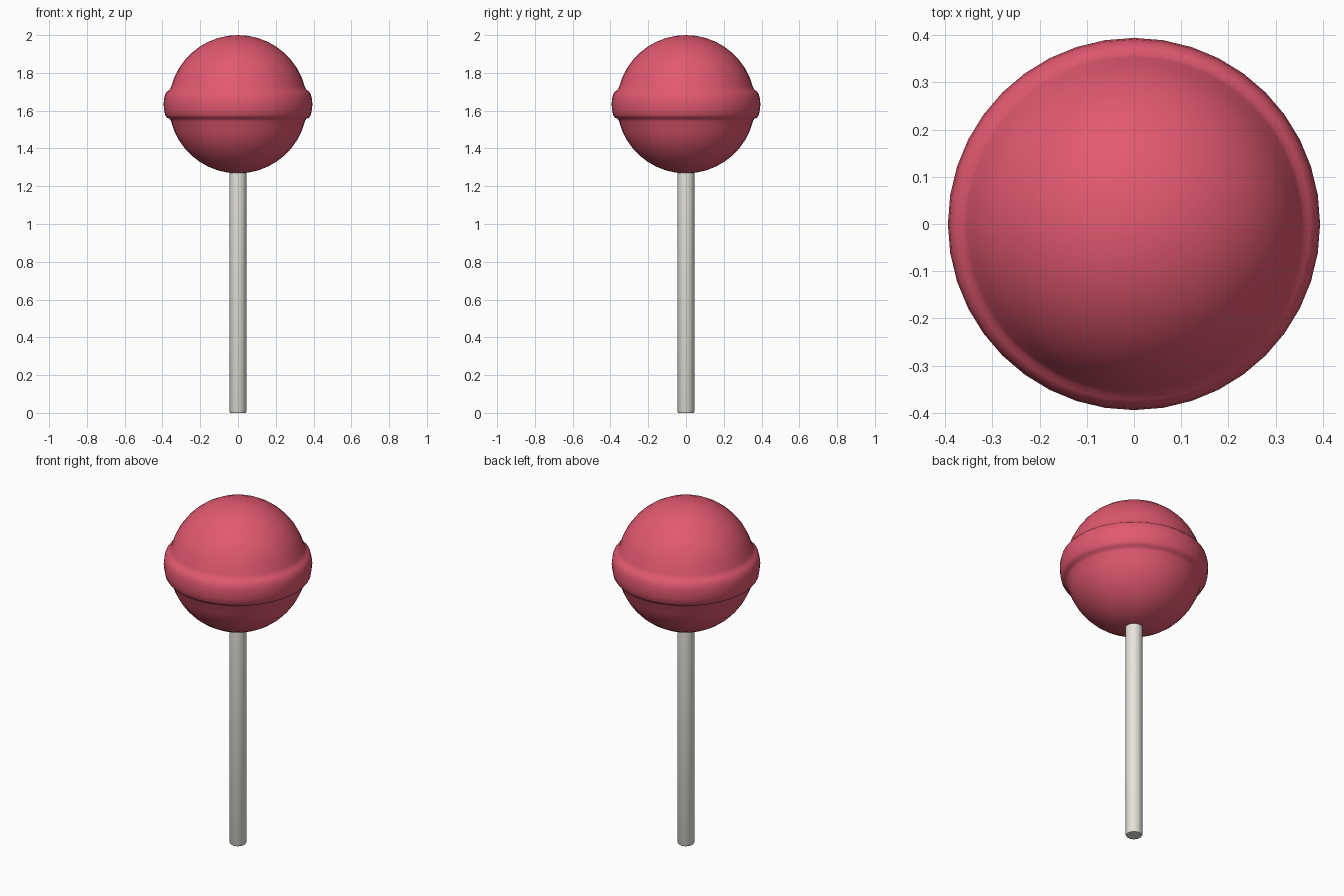
import bpy, bmesh, math

if "Cube" in bpy.data.objects:
    bpy.data.objects.remove(bpy.data.objects["Cube"])


def material(name, color):
    m = bpy.data.materials.new(name)
    m.diffuse_color = (*color, 1)
    m.use_nodes = True
    m.node_tree.nodes["Principled BSDF"].inputs["Base Color"].default_value = m.diffuse_color
    return m


def lathe(name, profile, segments, mat, angle):
    """Spin an (r, z) profile, listed bottom to top, around the z axis."""
    bm = bmesh.new()
    rings = []
    for r, z in profile:
        if r < 1e-6:
            rings.append([bm.verts.new((0, 0, z))] * segments)
        else:
            rings.append([bm.verts.new((r * math.cos(2 * math.pi * i / segments),
                                        r * math.sin(2 * math.pi * i / segments), z))
                          for i in range(segments)])
    for low, high in zip(rings, rings[1:]):
        for i in range(segments):
            j = (i + 1) % segments
            quad = [low[i], low[j], high[j], high[i]]
            bm.faces.new(list(dict.fromkeys(quad)))
    bmesh.ops.recalc_face_normals(bm, faces=bm.faces[:])
    mesh = bpy.data.meshes.new(name)
    bm.to_mesh(mesh)
    bm.free()
    ob = bpy.data.objects.new(name, mesh)
    bpy.context.collection.objects.link(ob)
    mesh.materials.append(mat)
    bpy.ops.object.select_all(action='DESELECT')
    bpy.context.view_layer.objects.active = ob
    ob.select_set(True)
    bpy.ops.object.shade_smooth_by_angle(angle=math.radians(angle))
    return ob


red = material("candy_red", (0.76, 0.10, 0.16))
cream = material("stick_cream", (0.80, 0.78, 0.72))

# Candy ball with a raised band around its middle
R, CZ = 0.366, 1.634


def arc(start, end, steps):
    out = []
    for k in range(steps + 1):
        a = math.radians(start + (end - start) * k / steps)
        out.append((max(0, R * math.cos(a)), CZ + R * math.sin(a)))
    return out


band = [(0.362, 1.557), (0.376, 1.563), (0.386, 1.577), (0.391, 1.605),
        (0.394, 1.635), (0.391, 1.664), (0.385, 1.689), (0.373, 1.703),
        (0.361, 1.712)]
lathe("candy", arc(-90, -14, 9) + band + arc(15, 90, 9), 40, red, 70)

# Stick with a slightly softened lower rim, running up into the candy
lathe("stick", [(0, 0), (0.041, 0), (0.045, 0.008), (0.045, 1.32), (0, 1.32)],
      32, cream, 40)
